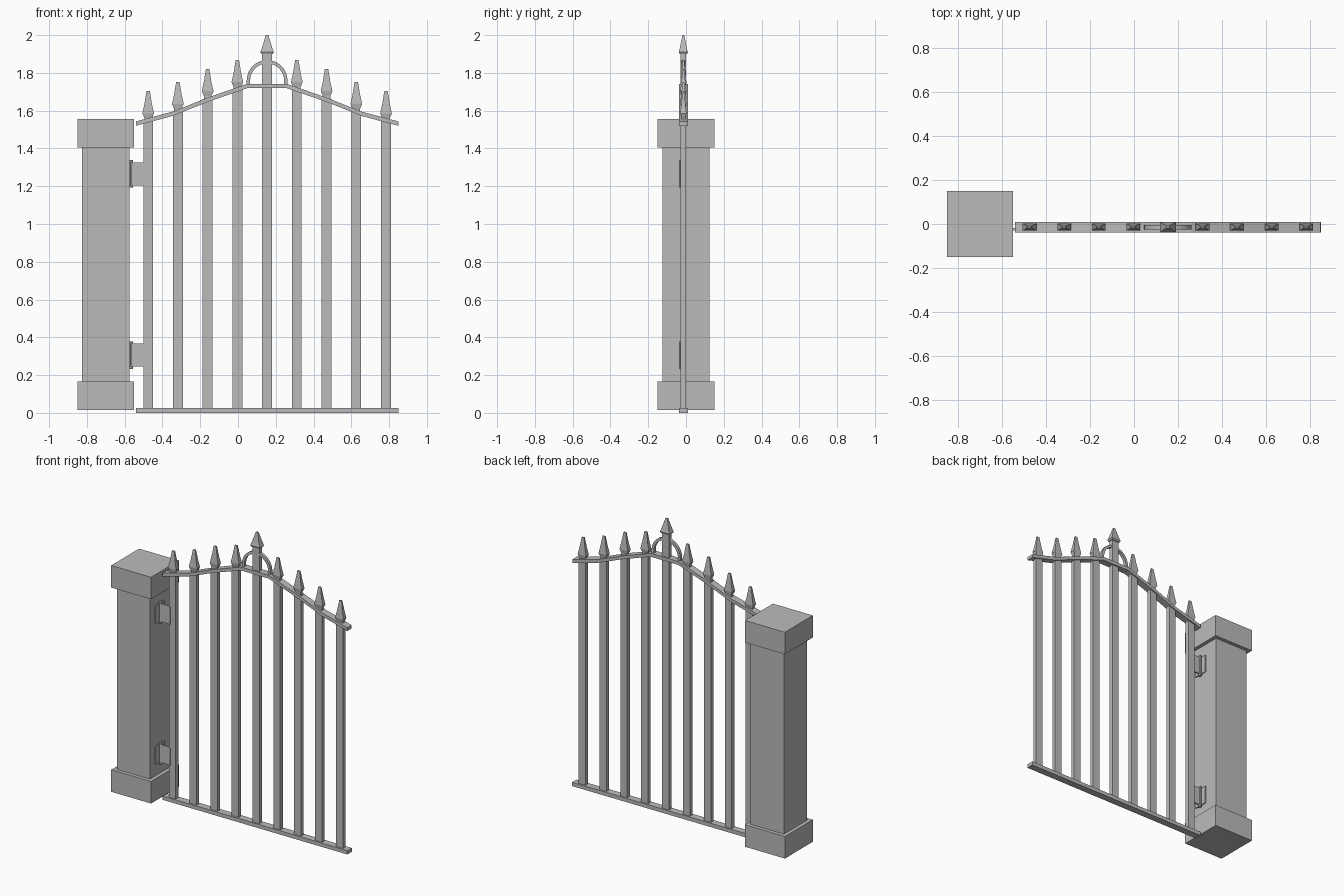
import bpy, bmesh, math
from mathutils import Matrix

if "Cube" in bpy.data.objects:
    bpy.data.objects.remove(bpy.data.objects["Cube"], do_unlink=True)

grey = bpy.data.materials.new("plain grey")
grey.use_nodes = True
grey.diffuse_color = (0.5, 0.5, 0.5, 1)
grey.node_tree.nodes["Principled BSDF"].inputs["Base Color"].default_value = (0.5, 0.5, 0.5, 1)

GATE_X, GATE_Y = 0.154, -0.014     # middle of the gate
STEP = 0.1574                      # spacing of the bars


def finish(name, bm):
    bmesh.ops.recalc_face_normals(bm, faces=bm.faces)
    mesh = bpy.data.meshes.new(name)
    bm.to_mesh(mesh)
    bm.free()
    mesh.materials.append(grey)
    obj = bpy.data.objects.new(name, mesh)
    bpy.context.collection.objects.link(obj)
    return obj


def box(name, x, y, z):
    """Box from (low, high) pairs."""
    bm = bmesh.new()
    size = [b - a for a, b in (x, y, z)]
    mid = [(a + b) / 2 for a, b in (x, y, z)]
    bmesh.ops.create_cube(bm, size=1, matrix=Matrix.Translation(mid) @ Matrix.Diagonal((*size, 1)))
    return finish(name, bm)


def strip(name, lower, upper, depth):
    """Band between two (x, z) paths, given thickness along y."""
    bm = bmesh.new()
    rings = []
    for a, b in zip(lower, upper):
        rings.append([bm.verts.new((p[0], GATE_Y + s * depth / 2, p[1]))
                      for p, s in ((a, -1), (a, 1), (b, 1), (b, -1))])
    for r, q in zip(rings, rings[1:]):
        for i in range(4):
            j = (i + 1) % 4
            bm.faces.new((r[i], r[j], q[j], q[i]))
    bm.faces.new(rings[0])
    bm.faces.new(rings[-1])
    return finish(name, bm)


def spear(name, x, z, profile):
    """Four-sided finial from (height, half width, half depth) levels."""
    bm = bmesh.new()
    rings = [[bm.verts.new((x + sx * w, GATE_Y + sy * d, z + h))
              for sx, sy in ((-1, -1), (1, -1), (1, 1), (-1, 1))] for h, w, d in profile]
    for r, q in zip(rings, rings[1:]):
        for i in range(4):
            j = (i + 1) % 4
            bm.faces.new((r[i], r[j], q[j], q[i]))
    bm.faces.new(rings[0])
    bm.faces.new(rings[-1])
    return finish(name, bm)


# Stone pillar
box("pillar_base", (-0.85, -0.55), (-0.15, 0.15), (0.015, 0.165))
box("pillar_shaft", (-0.825, -0.575), (-0.125, 0.125), (0.165, 1.405))
box("pillar_cap", (-0.85, -0.55), (-0.15, 0.15), (1.405, 1.555))

# Bottom rail and arched top rail
box("bottom_rail", (-0.54, 0.85), (GATE_Y - 0.024, GATE_Y + 0.024), (0, 0.026))
half = [(0.695, 1.543), (0.5, 1.595), (0.315, 1.669), (0.105, 1.742)]
top = [(GATE_X - d, z) for d, z in half] + [(GATE_X + d, z) for d, z in reversed(half)]
strip("top_rail", [(x, z - 0.023) for x, z in top], top, 0.048)

# Upright bars with spear tips
leaf = [(0, 0.02, 0.011), (0.026, 0.031, 0.016), (0.075, 0.02, 0.011), (0.143, 0.009, 0.004)]
tip_base = [None, 1.725, 1.678, 1.61, 1.56]
for i in range(-4, 5):
    x = GATE_X + i * STEP
    head = 1.9 if i == 0 else tip_base[abs(i)]
    box(f"bar_{i + 5}", (x - 0.026, x + 0.026), (GATE_Y - 0.014, GATE_Y + 0.014),
        (0.02, head if i == 0 else head - 0.015))
    if i:
        spear(f"spear_tip_{i + 5}", x, head - 0.015,
              [(0, 0.02, 0.011)] + [(h + 0.015, w, d) for h, w, d in leaf])

# Taller centre finial
spear("centre_finial", GATE_X, 1.9,
      [(0, 0.03, 0.02), (0.01, 0.036, 0.024), (0.024, 0.03, 0.02), (0.1, 0.007, 0.005)])

# Half ring around the centre bar
def arc(r):
    pts = [(GATE_X + r * math.cos(a), 1.76 + r * math.sin(a))
           for a in (math.pi * k / 16 for k in range(17))]
    return [(GATE_X + r, 1.735)] + pts + [(GATE_X - r, 1.735)]

strip("half_ring", arc(0.09), arc(0.108), 0.02)

# Hinges: wall plate, knuckle pin and strap
for label, z in (("lower", 0.306), ("upper", 1.265)):
    box(f"{label}_hinge_plate", (-0.578, -0.568), (-0.074, 0.024), (z - 0.061, z + 0.061))
    box(f"{label}_hinge_strap", (-0.568, -0.49), (-0.029, -0.019), (z - 0.061, z + 0.061))
    bm = bmesh.new()
    bmesh.ops.create_cone(bm, cap_ends=True, segments=8, radius1=0.011, radius2=0.011,
                          depth=0.146, matrix=Matrix.Translation((-0.567, -0.024, z)))
    finish(f"{label}_hinge_pin", bm)
